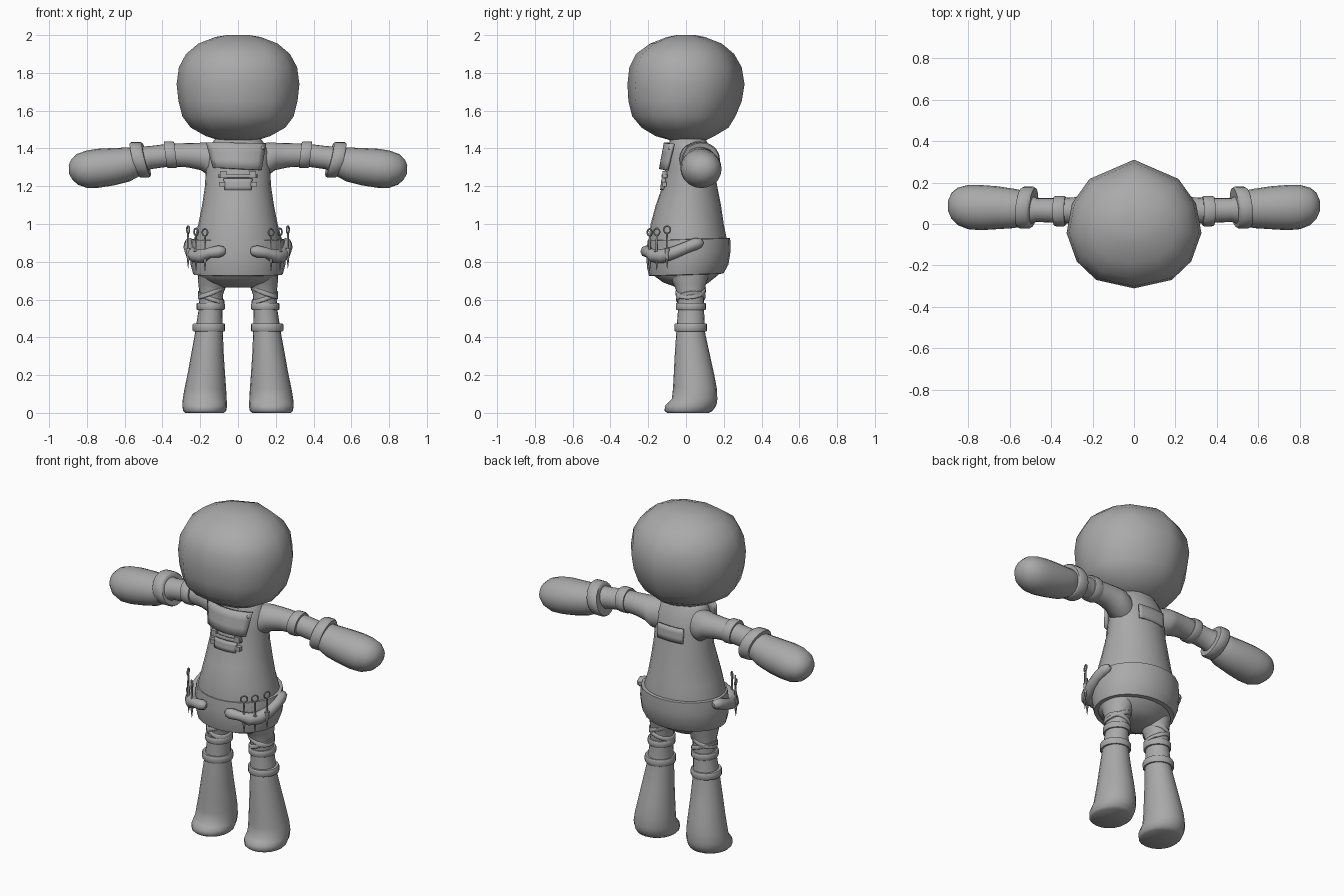
import bpy, bmesh, math
from mathutils import Vector, Matrix

if "Cube" in bpy.data.objects:
    bpy.data.objects.remove(bpy.data.objects["Cube"])

GREY = bpy.data.materials.new("plain_grey")
GREY.diffuse_color = (0.4, 0.4, 0.4, 1)
GREY.use_nodes = True
GREY.node_tree.nodes["Principled BSDF"].inputs["Base Color"].default_value = GREY.diffuse_color


def finish(name, bm, mirror=False, angle=45, solid=0):
    bmesh.ops.recalc_face_normals(bm, faces=bm.faces)
    me = bpy.data.meshes.new(name)
    bm.to_mesh(me)
    bm.free()
    me.materials.append(GREY)
    me.shade_smooth()
    me.set_sharp_from_angle(angle=math.radians(angle))
    ob = bpy.data.objects.new(name, me)
    bpy.context.collection.objects.link(ob)
    if solid:
        m = ob.modifiers.new("thickness", 'SOLIDIFY')
        m.thickness, m.offset = solid, 0
    if mirror:
        ob.modifiers.new("mirror", 'MIRROR')
    return ob


def circle(n):
    return [(math.cos(2 * math.pi * i / n), math.sin(2 * math.pi * i / n)) for i in range(n)]


def loft(name, rings, axis='z', section=None, shear=(0, 0), mirror=False, angle=45):
    """Skin rings (t, u0, u1, v0, v1) along z (u=x, v=y) or along x (u=y, v=z)."""
    section = section or circle(20)
    bm = bmesh.new()
    loops = []
    for t, u0, u1, v0, v1 in rings:
        loop = []
        for a, b in section:
            du, dv = a * (u1 - u0) / 2, b * (v1 - v0) / 2
            u, v = (u0 + u1) / 2 + du, (v0 + v1) / 2 + dv
            w = t + shear[0] * du + shear[1] * dv
            loop.append(bm.verts.new((u, v, w) if axis == 'z' else (w, u, v)))
        loops.append(loop)
    n = len(section)
    for lo, hi in zip(loops, loops[1:]):
        for i in range(n):
            j = (i + 1) % n
            bm.faces.new((lo[i], lo[j], hi[j], hi[i]))
    bm.faces.new(loops[0])
    bm.faces.new(loops[-1])
    return finish(name, bm, mirror, angle)


def band(name, t0, t1, box, axis='z', shear=(0, 0), bulge=0.006):
    """Strap around a limb with slightly rounded edges."""
    u0, u1, v0, v1 = box
    grow = lambda t, g: (t, u0 - g, u1 + g, v0 - g, v1 + g)
    e = (t1 - t0) * 0.15
    loft(name, [grow(t0, -0.012), grow(t0, bulge * 0.4), grow(t0 + e, bulge),
                grow(t1 - e, bulge), grow(t1, bulge * 0.4), grow(t1, -0.012)],
         axis, shear=shear, mirror=True, angle=50)


# Head: rounded block with a twelve-sided plan
half = [(0, 1), (-.66, .7), (-.92, .32), (-1, -.14), (-.85, -.58), (-.56, -.87)]
head_plan = half + [(0, -1)] + [(-x, y) for x, y in reversed(half[1:])]
head = [(1.44, .09, -.07, .10), (1.465, .17, -.16, .15), (1.51, .25, -.235, .225),
        (1.57, .295, -.285, .262), (1.65, .315, -.305, .295), (1.74, .325, -.31, .31),
        (1.83, .313, -.30, .295), (1.90, .275, -.265, .255), (1.955, .21, -.19, .19),
        (1.99, .12, -.10, .10), (2.0, .06, -.05, .05)]
loft("head", [(z, -x, x, a, b) for z, x, a, b in head], section=head_plan, angle=60)

# Torso and neck
torso = [(.665, .10, -.05, .08), (.69, .17, -.12, .12), (.73, .215, -.175, .17),
         (.80, .24, -.20, .22), (.90, .238, -.20, .22), (1.0, .21, -.187, .20),
         (1.1, .19, -.16, .185), (1.2, .175, -.125, .165), (1.3, .17, -.11, .15),
         (1.38, .165, -.10, .135), (1.425, .14, -.09, .115), (1.48, .10, -.08, .09)]
loft("torso", [(z, -x, x, a, b) for z, x, a, b in torso], section=circle(24), angle=60)

# Wide hip belt
belt = [(.73, .215, -.175, .17), (.732, .236, -.196, .198), (.78, .25, -.207, .225),
        (.85, .255, -.21, .236), (.918, .247, -.203, .234), (.92, .23, -.19, .21)]
loft("hip_belt", [(z, -x, x, a, b) for z, x, a, b in belt], section=circle(24),
     shear=(0, .03))

# Legs with boots
loft("leg", [(0, .075, .28, -.10, .12), (.01, .063, .29, -.113, .14), (.035, .058, .295, -.112, .158),
             (.055, .059, .294, -.095, .164), (.075, .06, .292, -.075, .166), (.13, .063, .283, -.069, .163),
             (.2, .068, .268, -.065, .15), (.3, .075, .25, -.06, .128),
             (.42, .08, .228, -.052, .102), (.55, .083, .208, -.042, .095),
             (.63, .078, .203, -.045, .095), (.68, .06, .21, -.065, .105),
             (.76, .03, .215, -.11, .13)], mirror=True, angle=60)
band("knee_band", .432, .472, (.074, .234, -.056, .106))
band("thigh_band", .545, .582, (.076, .214, -.048, .1))
band("thigh_wrap_low", .598, .622, (.077, .207, -.046, .098), shear=(.35, .1))
band("thigh_wrap_high", .63, .655, (.072, .207, -.05, .1), shear=(-.4, .1))

# Arms with mittens
loft("arm", [(.08, 0, .1, 1.25, 1.42), (.16, -.035, .14, 1.255, 1.432), (.2, -.015, .135, 1.285, 1.43),
             (.27, 0, .13, 1.30, 1.428), (.36, .005, .125, 1.305, 1.425),
             (.47, .01, .125, 1.29, 1.412), (.53, -.01, .16, 1.25, 1.41),
             (.58, -.02, .17, 1.225, 1.405), (.66, -.025, .182, 1.205, 1.402),
             (.74, -.03, .188, 1.192, 1.398), (.80, -.025, .188, 1.19, 1.388),
             (.85, -.005, .175, 1.207, 1.37), (.88, .025, .15, 1.235, 1.343),
             (.895, .06, .115, 1.265, 1.312)], 'x', shear=(0, .05), mirror=True, angle=60)
band("sleeve_band", .33, .385, (-.005, .13, 1.302, 1.432), 'x', (0, .12))
band("mitten_cuff", .485, .55, (-.012, .17, 1.257, 1.425), 'x', (-.1, .25), .01)


def plate(name, corners, a, b, cy, out, side=-1, thick=.012):
    """Patch bent round the chest; corners are (x, z): top left, top right, bottom right, bottom left."""
    tl, tr, br, bl = [Vector(c) for c in corners]
    n, rows = 10, 3
    bm = bmesh.new()
    grid = []
    for r in range(rows + 1):
        row = []
        for i in range(n + 1):
            p = tl.lerp(tr, i / n).lerp(bl.lerp(br, i / n), r / rows)
            drop = b + out[0] + (out[1] - out[0]) * r / rows
            y = cy + side * drop * math.sqrt(max(0, 1 - (p.x / a) ** 2))
            row.append(bm.verts.new((p.x, y, p.y)))
        grid.append(row)
    for r in range(rows):
        for i in range(n):
            bm.faces.new((grid[r][i], grid[r][i + 1], grid[r + 1][i + 1], grid[r + 1][i]))
    return finish(name, bm, angle=40, solid=thick)


# Chest bib, pocket below it and back patch
plate("chest_bib", [(-.165, 1.432), (.145, 1.425), (.122, 1.285), (-.13, 1.298)],
      .19, .12, .015, (.005, .03), thick=.016)
plate("chest_strap", [(-.10, 1.262), (.10, 1.262), (.10, 1.245), (-.10, 1.245)], .19, .135, .015, (.005, .005))
plate("chest_pocket", [(-.075, 1.24), (.075, 1.24), (.07, 1.18), (-.07, 1.18)], .19, .138, .015, (.001, .008))
plate("back_patch", [(-.085, 1.335), (.085, 1.335), (.085, 1.25), (-.085, 1.25)], .25, .14, .015, (-.003, .003), side=1)


def box(name, loc, size, mirror=True):
    bm = bmesh.new()
    bmesh.ops.create_cube(bm, size=1)
    bmesh.ops.scale(bm, vec=size, verts=bm.verts)
    bmesh.ops.translate(bm, vec=loc, verts=bm.verts)
    finish(name, bm, mirror, 30)


box("strap_buckle", (.078, -.112, 1.262), (.035, .025, .035))
box("strap_clip", (.085, -.115, 1.21), (.03, .025, .025))

# Button on the bib corner
bm = bmesh.new()
bmesh.ops.create_uvsphere(bm, u_segments=10, v_segments=6, radius=.011,
                          matrix=Matrix.Translation((.128, -.083, 1.402)))
finish("bib_button", bm)

# Sausage pouch wrapped round each hip
cu = bpy.data.curves.new("pouch_path", 'CURVE')
cu.dimensions = '3D'
cu.bevel_depth, cu.bevel_resolution, cu.use_fill_caps = .032, 2, True
path = [(.065, -.212, .857, .3), (.075, -.212, .857, .75), (.10, -.21, .855, 1),
        (.15, -.195, .848, .85), (.19, -.168, .83, 1.15), (.225, -.125, .83, 1.15), (.25, -.06, .85, 1),
        (.258, 0, .875, .95), (.254, .05, .895, 1), (.248, .08, .9, .75), (.246, .09, .9, .3)]
sp = cu.splines.new('POLY')
sp.points.add(len(path) - 1)
for p, (x, y, z, r) in zip(sp.points, path):
    p.co, p.radius = (x, y, z, 1), r
tmp = bpy.data.objects.new("pouch_path", cu)
bm = bmesh.new()
bm.from_mesh(bpy.data.meshes.new_from_object(tmp))
bpy.data.objects.remove(tmp)
finish("hip_pouch", bm, True, 60)

# Scissor-like tools: ring handle, shaft, pointed blade
for k, (x, y, z) in enumerate([(.264, -.10, .97), (.222, -.155, .958), (.175, -.192, .955)]):
    turn = Matrix.Translation((x, y, z)) @ Matrix.Rotation(math.atan2(y, x) + math.pi / 2, 4, 'Z')
    bm = bmesh.new()
    ring = []
    for a, b in circle(14):
        ring.append([bm.verts.new(turn @ Vector((a * (.019 + .0045 * c), .0045 * s, b * (.019 + .0045 * c))))
                     for c, s in circle(6)])
    for i in range(14):
        for j in range(6):
            p, q = ring[i], ring[(i + 1) % 14]
            bm.faces.new((p[j], p[(j + 1) % 6], q[(j + 1) % 6], q[j]))
    for r1, r2, top, low in [(.005, .006, -.02, -.10), (.014, .001, -.10, -.205)]:
        bmesh.ops.create_cone(bm, cap_ends=True, segments=8, radius1=r2, radius2=r1, depth=top - low,
                              matrix=turn @ Matrix.Translation((0, 0, (top + low) / 2)))
    finish("hip_tool_%d" % (k + 1), bm, True)
